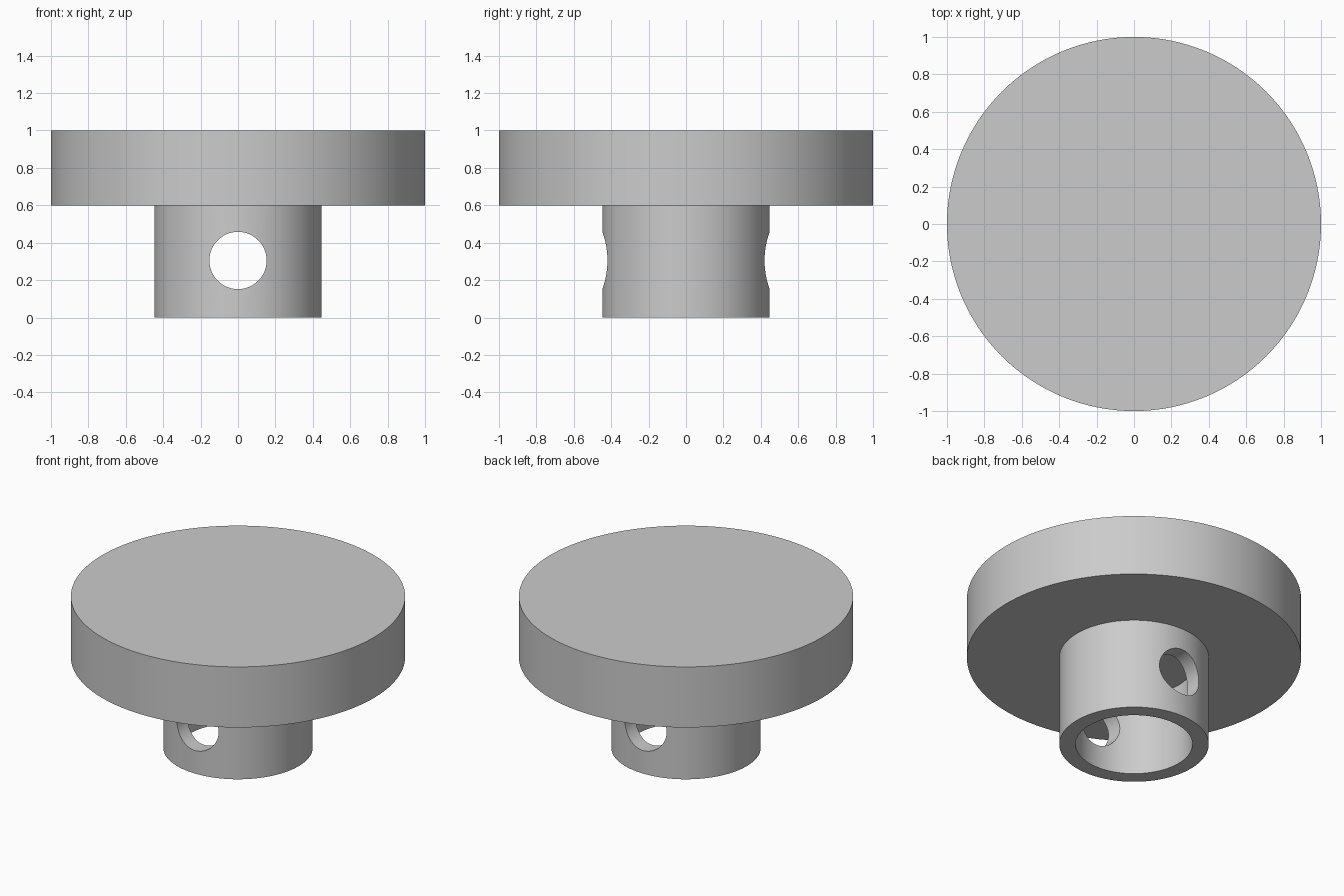
import bpy
import math

if "Cube" in bpy.data.objects:
    bpy.data.objects.remove(bpy.data.objects["Cube"], do_unlink=True)

SEGMENTS = 128

grey = bpy.data.materials.new("plain grey")
grey.use_nodes = True
grey.diffuse_color = (0.6, 0.6, 0.6, 1)
grey.node_tree.nodes["Principled BSDF"].inputs["Base Color"].default_value = (0.6, 0.6, 0.6, 1)


def cylinder(name, radius, bottom, top):
    """Upright cylinder between two heights."""
    bpy.ops.mesh.primitive_cylinder_add(
        vertices=SEGMENTS, radius=radius, depth=top - bottom,
        location=(0, 0, (bottom + top) / 2))
    obj = bpy.context.object
    obj.name = name
    obj.data.materials.append(grey)
    return obj


def modify(target, tool, operation):
    """Apply a boolean and remove the tool object."""
    mod = target.modifiers.new(operation.lower(), "BOOLEAN")
    mod.operation = operation
    mod.solver = "EXACT"
    mod.object = tool
    bpy.ops.object.select_all(action="DESELECT")
    target.select_set(True)
    bpy.context.view_layer.objects.active = target
    bpy.ops.object.modifier_apply(modifier=mod.name)
    bpy.data.objects.remove(tool, do_unlink=True)


# Wide disc with a round hub below, fused into one solid
knob = cylinder("knob", 1.0, 0.6, 1.0)
modify(knob, cylinder("hub", 0.447, 0.0, 0.7), "UNION")

# Blind bore from below
modify(knob, cylinder("bore_cutter", 0.35, -0.2, 0.54), "DIFFERENCE")

# Cross hole through the hub from front to back
cross = cylinder("cross_hole_cutter", 0.153, -0.695, 1.305)
cross.rotation_euler.x = math.radians(90)
modify(knob, cross, "DIFFERENCE")

bpy.ops.object.shade_smooth_by_angle(angle=math.radians(30))
